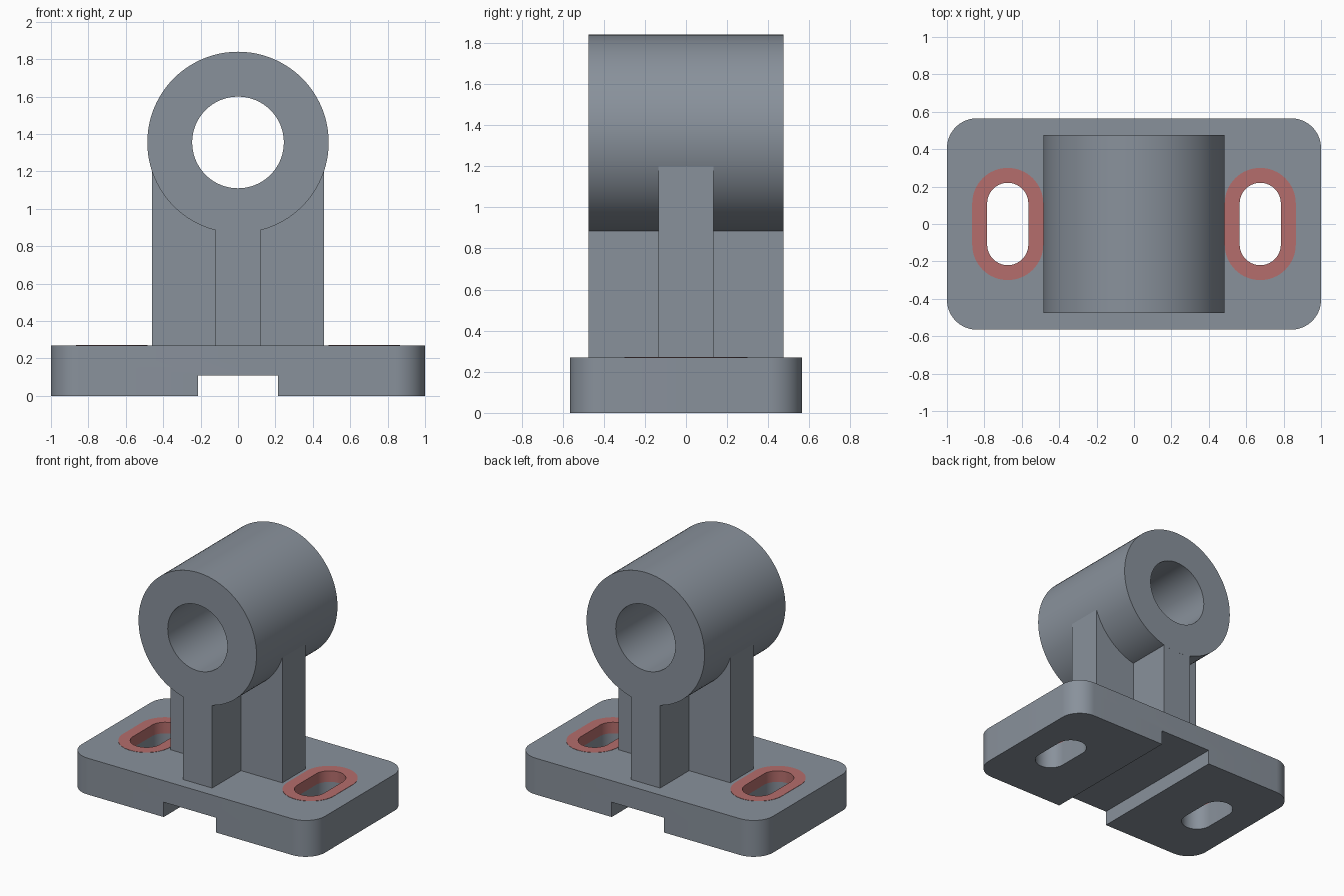
import bpy, bmesh, math

if "Cube" in bpy.data.objects:
    bpy.data.objects.remove(bpy.data.objects["Cube"])

def material(name, rgb):
    m = bpy.data.materials.new(name)
    m.diffuse_color = (*rgb, 1)
    m.use_nodes = True
    m.node_tree.nodes["Principled BSDF"].inputs["Base Color"].default_value = m.diffuse_color
    return m

GREY = material("steel grey", (0.25, 0.285, 0.33))
RED = material("slot red", (0.46, 0.155, 0.15))

BASE_TOP, HUB_Z, HUB_R, BORE_R = 0.27, 1.355, 0.485, 0.245
SLOT_X, SLOT_W, SLOT_L, RIM = 0.675, 0.11, 0.22, 0.08

def rounded(cx, cy, hx, hy, r, n=16):
    """Rounded rectangle outline; a slot or circle when r reaches the half size."""
    pts = []
    for i, (sx, sy) in enumerate(((1, 1), (-1, 1), (-1, -1), (1, -1))):
        for k in range(n + 1):
            a = math.pi / 2 * (i + k / n)
            p = (cx + sx * (hx - r) + r * math.cos(a), cy + sy * (hy - r) + r * math.sin(a))
            if not pts or math.dist(p, pts[-1]) > 1e-5:
                pts.append(p)
    if math.dist(pts[0], pts[-1]) < 1e-5:
        pts.pop()
    return pts

def extrude(name, outer, lo, hi, inner=None, axis="z", mat=GREY):
    """Prism of an outline, or a tube when an inner outline is given."""
    bm = bmesh.new()
    def ring(pts, h):
        return [bm.verts.new((a, b, h) if axis == "z" else (a, h, b)) for a, b in pts]
    def bridge(p, q):
        for i in range(len(p)):
            j = (i + 1) % len(p)
            bm.faces.new((p[i], p[j], q[j], q[i]))
    a, b = ring(outer, lo), ring(outer, hi)
    bridge(a, b)
    if inner:
        c, d = ring(inner, lo), ring(inner, hi)
        bridge(b, d)
        bridge(d, c)
        bridge(c, a)
    else:
        bm.faces.new(a)
        bm.faces.new(b)
    bmesh.ops.recalc_face_normals(bm, faces=bm.faces)
    me = bpy.data.meshes.new(name)
    bm.to_mesh(me)
    bm.free()
    me.materials.append(mat)
    ob = bpy.data.objects.new(name, me)
    bpy.context.collection.objects.link(ob)
    return ob

def smooth(ob):
    bpy.ops.object.select_all(action="DESELECT")
    ob.select_set(True)
    bpy.context.view_layer.objects.active = ob
    bpy.ops.object.shade_smooth_by_angle(angle=math.radians(30))

# Base plate with bottom channel and two slots
base = extrude("base_plate", rounded(0, 0, 1, 0.565, 0.16), 0, BASE_TOP)
cutters = [extrude("channel_cutter", [(-0.215, -1), (0.215, -1), (0.215, 1), (-0.215, 1)], -0.1, 0.11)]
for s in (-1, 1):
    cutters.append(extrude("slot_cutter", rounded(s * SLOT_X, 0, SLOT_W, SLOT_L, SLOT_W), -0.1, 0.5))
for c in cutters:
    c.hide_render = True
    mod = base.modifiers.new("cut", "BOOLEAN")
    mod.operation, mod.solver, mod.object = "DIFFERENCE", "EXACT", c
dg = bpy.context.evaluated_depsgraph_get()
cut_mesh = bpy.data.meshes.new_from_object(base.evaluated_get(dg))
base.modifiers.clear()
base.data = cut_mesh
for c in cutters:
    bpy.data.objects.remove(c)

# Red upper band of the slot walls
base.data.materials.clear()
base.data.materials.append(GREY)
base.data.materials.append(RED)
bm = bmesh.new()
bm.from_mesh(base.data)
bmesh.ops.bisect_plane(bm, geom=bm.verts[:] + bm.edges[:] + bm.faces[:],
                       plane_co=(0, 0, BASE_TOP - RIM), plane_no=(0, 0, 1))
for f in bm.faces:
    c = f.calc_center_median()
    in_slot = abs(abs(c.x) - SLOT_X) < SLOT_W + 0.01 and abs(c.y) < SLOT_L + 0.01
    f.material_index = int(in_slot and abs(f.normal.z) < 0.5 and c.z > BASE_TOP - RIM)
bm.to_mesh(base.data)
bm.free()
smooth(base)

# Red margins around the slots
for s, side in ((-1, "left"), (1, "right")):
    extrude(side + "_slot_margin",
            rounded(s * SLOT_X, 0, SLOT_W + RIM, SLOT_L + RIM, SLOT_W + RIM),
            BASE_TOP - 0.0005, BASE_TOP + 0.002,
            rounded(s * SLOT_X, 0, SLOT_W, SLOT_L, SLOT_W), mat=RED)

# Bored hub
smooth(extrude("hub", rounded(0, HUB_Z, HUB_R, HUB_R, HUB_R, 24), -0.475, 0.475,
               rounded(0, HUB_Z, BORE_R, BORE_R, BORE_R, 24), axis="y"))

# Crossed supports, their tops following the hub
def support(name, hx, hy):
    r = HUB_R - 0.004
    a = math.asin(hx / r)
    arc = [(r * math.sin(a - 2 * a * k / 32), HUB_Z - r * math.cos(a - 2 * a * k / 32)) for k in range(33)]
    extrude(name, [(-hx, BASE_TOP), (hx, BASE_TOP)] + arc, -hy, hy, axis="y")

support("long_web", 0.12, 0.4745)
support("cross_rib", 0.459, 0.135)
